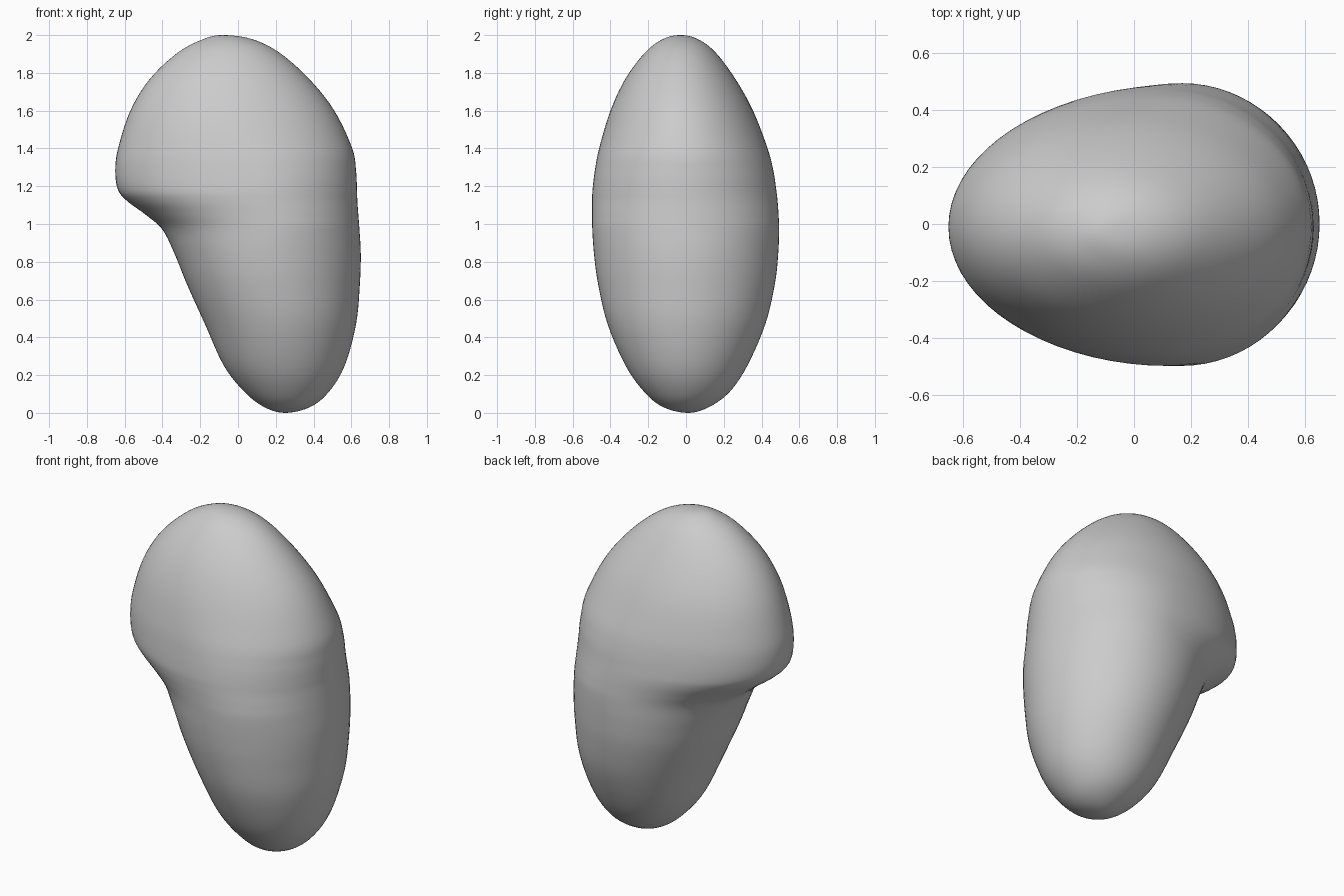
import bpy, bmesh
from math import sin, cos, pi, exp

if "Cube" in bpy.data.objects:
    bpy.data.objects.remove(bpy.data.objects["Cube"])

# Horizontal slices: height, left x, right x, front y, back y
ROWS = [
    (.00, .25, .25, .01, .01), (.03, .14, .38, -.12, .12),
    (.11, .035, .48, -.22, .23), (.25, -.075, .565, -.32, .325),
    (.47, -.175, .625, -.415, .42), (.68, -.27, .645, -.465, .47),
    (.84, -.335, .65, -.487, .488), (.97, -.40, .643, -.496, .493),
    (1.05, -.49, .637, -.497, .49), (1.12, -.585, .632, -.497, .485),
    (1.18, -.635, .63, -.495, .478), (1.28, -.65, .625, -.483, .463),
    (1.40, -.635, .605, -.46, .432), (1.60, -.57, .51, -.40, .355),
    (1.77, -.465, .375, -.32, .26), (1.91, -.315, .215, -.215, .155),
    (1.98, -.18, .07, -.12, .06), (2.0, -.08, -.08, -.03, -.03)]
STEPS, SIDES = 5, 72


def past_pole(row):
    # Continue the outline over the pole so the ends stay round
    z, xl, xr, yf, yb = row
    return (z, xr, xl, yb, yf)


def spline(a, b, c, d, t):
    return .5 * (2*b + (c-a)*t + (2*a-5*b+4*c-d)*t*t + (3*b-a-3*c+d)*t**3)


keys = [past_pole(ROWS[1])] + ROWS + [past_pole(ROWS[-2])]
slices = []
for i in range(1, len(keys) - 2):
    for s in range(STEPS):
        slices.append([spline(*q, s / STEPS) for q in zip(*keys[i-1:i+3])])
slices = slices[1:]

# Egg-shaped rings, broad on the right and narrower at the left bulge
bm = bmesh.new()
rings = []
for z, xl, xr, yf, yb in slices:
    cx = (xl + xr) / 2 + .11 * exp(-((z - 1.2) / .25) ** 2)
    cy = (yf + yb) / 2
    ring = []
    for k in range(SIDES):
        c, s = cos(2*pi*k/SIDES), sin(2*pi*k/SIDES)
        x = cx + c * (xr - cx if c > 0 else cx - xl)
        ring.append(bm.verts.new((x, cy + s * (yb - yf) / 2, z)))
    rings.append(ring)

# Skin the rings and close both poles
for a, b in zip(rings, rings[1:]):
    for k in range(SIDES):
        n = (k + 1) % SIDES
        bm.faces.new((a[k], a[n], b[n], b[k]))
bottom = bm.verts.new((.25, .01, 0))
top = bm.verts.new((-.08, -.03, 2))
for k in range(SIDES):
    n = (k + 1) % SIDES
    bm.faces.new((bottom, rings[0][n], rings[0][k]))
    bm.faces.new((top, rings[-1][k], rings[-1][n]))

for f in bm.faces:
    f.smooth = True
mesh = bpy.data.meshes.new("pebble_body")
bm.to_mesh(mesh)
bm.free()
bpy.context.collection.objects.link(bpy.data.objects.new("pebble_body", mesh))
